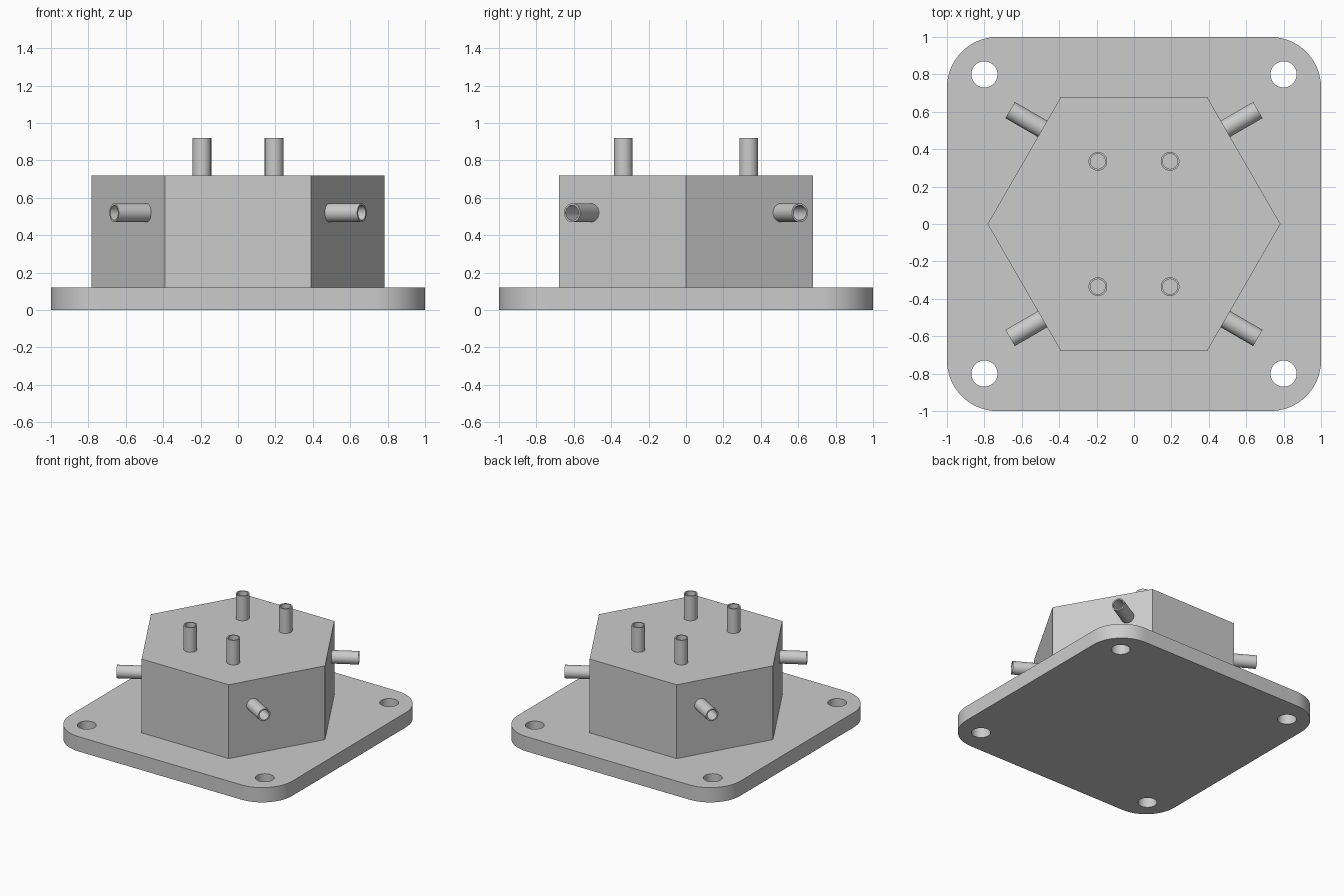
import bpy
import bmesh
import math
from mathutils import Matrix, Vector

if "Cube" in bpy.data.objects:
    bpy.data.objects.remove(bpy.data.objects["Cube"])

grey = bpy.data.materials.new("light_grey")
grey.diffuse_color = (0.6, 0.6, 0.6, 1)
grey.use_nodes = True
grey.node_tree.nodes["Principled BSDF"].inputs["Base Color"].default_value = grey.diffuse_color


def finish(name, bm, smooth=True):
    bmesh.ops.remove_doubles(bm, verts=bm.verts, dist=1e-5)
    bmesh.ops.recalc_face_normals(bm, faces=bm.faces)
    mesh = bpy.data.meshes.new(name)
    bm.to_mesh(mesh)
    bm.free()
    mesh.materials.append(grey)
    obj = bpy.data.objects.new(name, mesh)
    bpy.context.collection.objects.link(obj)
    if smooth:
        bpy.ops.object.select_all(action='DESELECT')
        obj.select_set(True)
        bpy.context.view_layer.objects.active = obj
        bpy.ops.object.shade_smooth_by_angle(angle=math.radians(30))
    return obj


def arc(cx, cy, r, start, sweep, n):
    return [(cx + r * math.cos(start + sweep * i / n),
             cy + r * math.sin(start + sweep * i / n)) for i in range(n)]


# Base plate: rounded square outline with four bolt holes
HEIGHT, CORNER = 0.12, 0.27
outline = []
for k, (sx, sy) in enumerate([(1, 1), (-1, 1), (-1, -1), (1, -1)]):
    c = 1 - CORNER
    outline += arc(sx * c, sy * c, CORNER, k * math.pi / 2, math.pi / 2, 16)
    outline.append((sx * c + CORNER * math.cos((k + 1) * math.pi / 2),
                    sy * c + CORNER * math.sin((k + 1) * math.pi / 2)))
loops = [outline] + [arc(x, y, 0.07, 0, 2 * math.pi, 40)
                     for x in (-0.8, 0.8) for y in (-0.8, 0.8)]

curve = bpy.data.curves.new("plate_outline", 'CURVE')
curve.dimensions = '2D'
curve.fill_mode = 'BOTH'
curve.extrude = HEIGHT / 2
for pts in loops:
    spline = curve.splines.new('POLY')
    spline.points.add(len(pts) - 1)
    for p, (x, y) in zip(spline.points, pts):
        p.co = (x, y, HEIGHT / 2, 1)
    spline.use_cyclic_u = True
helper = bpy.data.objects.new("plate_outline", curve)
bpy.context.collection.objects.link(helper)
bpy.context.view_layer.update()
evaluated = helper.evaluated_get(bpy.context.evaluated_depsgraph_get())
bm = bmesh.new()
bm.from_mesh(evaluated.to_mesh())
evaluated.to_mesh_clear()
for v in bm.verts:
    v.co.z = HEIGHT if v.co.z > HEIGHT / 2 else 0
bpy.data.objects.remove(helper)
finish("base_plate", bm)

# Hexagonal body
bm = bmesh.new()
ring = [bm.verts.new((x, y, HEIGHT)) for x, y in arc(0, 0, 0.783, 0, 2 * math.pi, 6)]
bottom = bm.faces.new(ring)
top = bmesh.ops.extrude_face_region(bm, geom=[bottom], use_keep_orig=True)
bmesh.ops.translate(bm, vec=(0, 0, 0.6),
                    verts=[g for g in top["geom"] if isinstance(g, bmesh.types.BMVert)])
finish("hexagonal_body", bm, smooth=False)


# Hollow tube standing on a surface, along a direction
def tube(name, base, direction, length=0.2, outer=0.05, inner=0.04, n=40):
    place = Matrix.Translation(base) @ Vector(direction).to_track_quat('Z', 'Y').to_matrix().to_4x4()
    bm = bmesh.new()
    profile = [(outer, 0), (outer, length), (inner, length), (inner, 0)]
    rings = [[bm.verts.new(place @ Vector((x, y, z))) for x, y in arc(0, 0, r, 0, 2 * math.pi, n)]
             for r, z in profile]
    for a, b in zip(rings, rings[1:] + rings[:1]):
        for i in range(n):
            j = (i + 1) % n
            bm.faces.new((a[i], a[j], b[j], b[i]))
    finish(name, bm)


# Four top tubes and four side tubes, mirrored about both axes
c30, s30 = math.cos(math.pi / 6), 0.5
for sx, side in ((-1, "left"), (1, "right")):
    for sy, end in ((-1, "front"), (1, "back")):
        tube(f"top_tube_{end}_{side}", (sx * 0.193, sy * 0.335, 0.72), (0, 0, 1))
        tube(f"side_tube_{end}_{side}", (sx * 0.489, sy * 0.509, 0.52), (sx * c30, sy * s30, 0))
